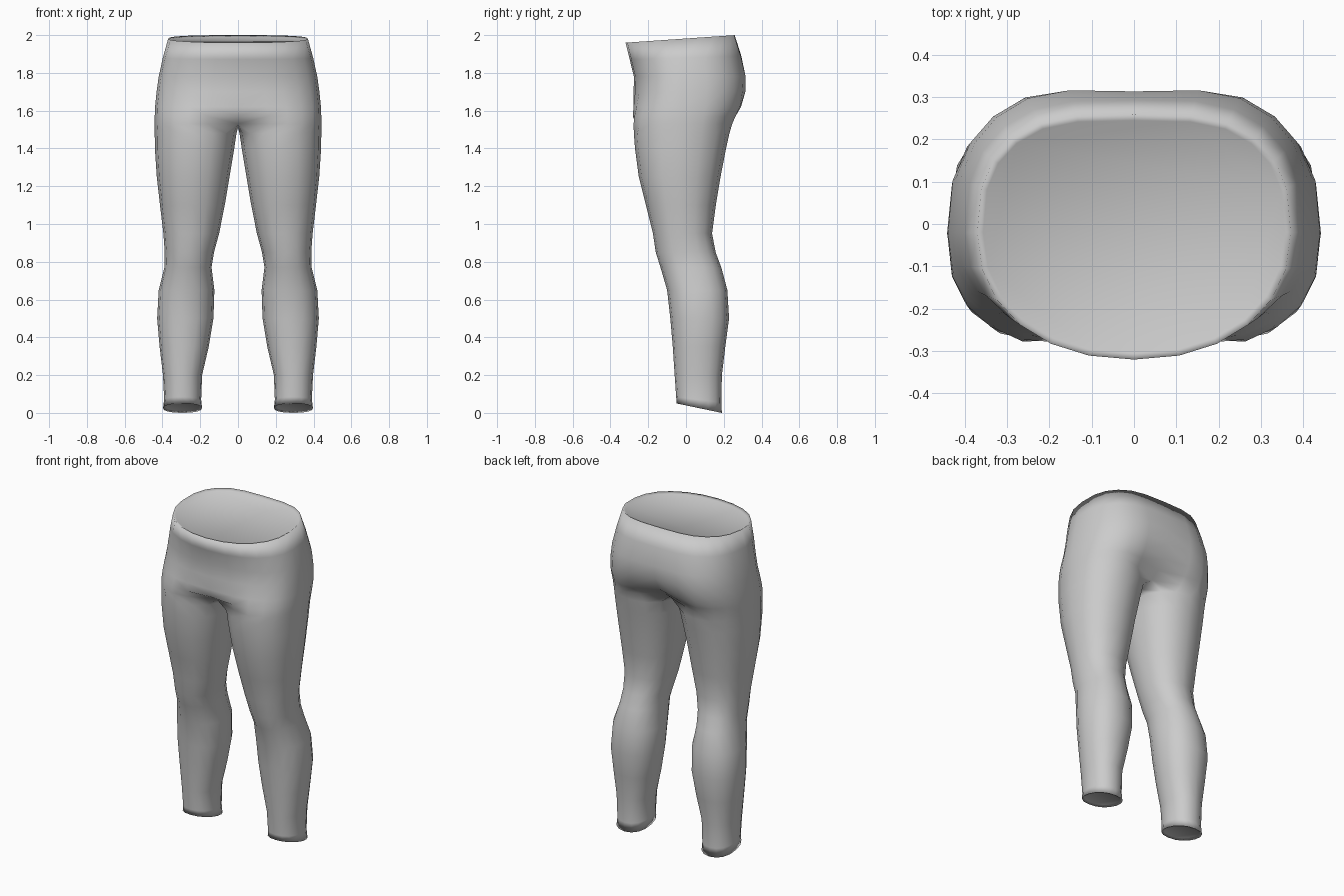
import bpy
import bmesh
from math import sin, cos, pi, copysign

cube = bpy.data.objects.get("Cube")
if cube:
    bpy.data.objects.remove(cube, do_unlink=True)

STEP = pi / 8          # sixteen points round each leg
SEAM = 6               # steps from the outer side to the centre seam


def power(value, p):
    return copysign(abs(value) ** p, value)


def leg_ring(z, x_in, x_out, front, back, slope=0.0):
    """Rounded loop round one leg, from inner front, past the outside, to inner back and round."""
    cx, cy = (x_in + x_out) / 2, (front + back) / 2
    rx, ry = (x_out - x_in) / 2, (back - front) / 2
    ring = []
    for i in range(16):
        a = (i - SEAM) * STEP
        y = ry * power(sin(a), 0.9)
        ring.append((cx + rx * power(cos(a), 0.9), cy + y, z + slope * y))
    return ring


def hip_ring(z, rx, front, back, dip_front, dip_back, p_front, slope=0.0):
    """Half loop round the hips, closed along the centre plane."""
    cy = -0.02
    ring = []
    for i in range(13):
        t = (i - SEAM) * pi / 12
        is_front = t < 0
        p = p_front if is_front else 0.75
        reach = cy - front if is_front else back - cy
        x = 0.0 if i in (0, 12) else rx * cos(t) ** p
        y = cy + reach * power(sin(t), p)
        hollow = max(0.0, 1 - (x / 0.2) ** 2)
        y += hollow * (dip_front if is_front else -dip_back)
        ring.append((x, y, z + slope * y))
    y0, y1 = ring[0][1], ring[12][1]
    for k in (0.75, 0.5, 0.25):
        ring.append((0.0, y0 + (y1 - y0) * k, z - 0.02))
    return ring


# Leg: height, inner x, outer x, front y, back y, tilt
legs = [
    (0.025, 0.190, 0.397, -0.050, 0.190, -0.21),
    (0.07, 0.195, 0.391, -0.052, 0.187, -0.12),
    (0.20, 0.190, 0.397, -0.060, 0.190),
    (0.35, 0.155, 0.415, -0.070, 0.208),
    (0.50, 0.130, 0.428, -0.083, 0.228),
    (0.65, 0.125, 0.420, -0.100, 0.219),
    (0.77, 0.140, 0.390, -0.135, 0.187),
    (0.85, 0.127, 0.388, -0.160, 0.157),
    (0.95, 0.100, 0.395, -0.175, 0.138),
    (1.10, 0.070, 0.413, -0.212, 0.158),
    (1.25, 0.045, 0.430, -0.250, 0.183),
    (1.40, 0.020, 0.440, -0.270, 0.212),
    (1.48, 0.008, 0.441, -0.276, 0.230),
]
# Hips: height, half width, front y, back y, seam hollows, front roundness, tilt
hips = [
    (1.53, 0.441, -0.307, 0.275, 0.10, 0.12, 0.75),
    (1.57, 0.441, -0.302, 0.294, 0.035, 0.085, 0.76),
    (1.62, 0.439, -0.290, 0.320, 0.012, 0.055, 0.78),
    (1.70, 0.431, -0.277, 0.335, 0.0, 0.03, 0.85),
    (1.78, 0.420, -0.276, 0.333, 0.0, 0.02, 0.88),
    (1.88, 0.398, -0.298, 0.303, 0.0, 0.01, 0.9, 0.03),
    (1.982, 0.370, -0.320, 0.266, 0.0, 0.008, 0.92, 0.069),
]

# Loft one half from ankle to waist
bm = bmesh.new()
rings = [leg_ring(*r) for r in legs] + [hip_ring(*r) for r in hips]
loops = [[bm.verts.new(co) for co in ring] for ring in rings]
for low, high in zip(loops, loops[1:]):
    for i in range(16):
        j = (i + 1) % 16
        quad = (low[i], low[j], high[j], high[i])
        if any(v.co.x > 0.001 for v in quad):
            bm.faces.new(quad)
loose = [v for v in bm.verts if not v.link_faces]
bmesh.ops.delete(bm, geom=loose, context='VERTS')

# Mirror to the other half and weld the centre seam
copy = bmesh.ops.duplicate(bm, geom=bm.verts[:] + bm.edges[:] + bm.faces[:])["geom"]
for v in copy:
    if isinstance(v, bmesh.types.BMVert):
        v.co.x = -v.co.x
bmesh.ops.reverse_faces(bm, faces=[f for f in copy if isinstance(f, bmesh.types.BMFace)])
bmesh.ops.remove_doubles(bm, verts=bm.verts[:], dist=0.001)

# Waist and ankle openings, each with a softly bevelled hem round a flat lining
openings = [e for e in bm.edges if e.is_boundary]
caps = bmesh.ops.holes_fill(bm, edges=openings, sides=0)["faces"]
bmesh.ops.recalc_face_normals(bm, faces=bm.faces[:])
bmesh.ops.inset_individual(bm, faces=caps, thickness=0.014, depth=-0.01)
for f in bm.faces:
    f.smooth = True

mesh = bpy.data.meshes.new("trousers")
bm.to_mesh(mesh)
bm.free()
trousers = bpy.data.objects.new("trousers", mesh)
bpy.context.collection.objects.link(trousers)

# Plain grey cloth
cloth = bpy.data.materials.new("grey_cloth")
cloth.use_nodes = True
colour = (0.6, 0.6, 0.6, 1.0)
cloth.diffuse_color = colour
cloth.node_tree.nodes["Principled BSDF"].inputs["Base Color"].default_value = colour
mesh.materials.append(cloth)
